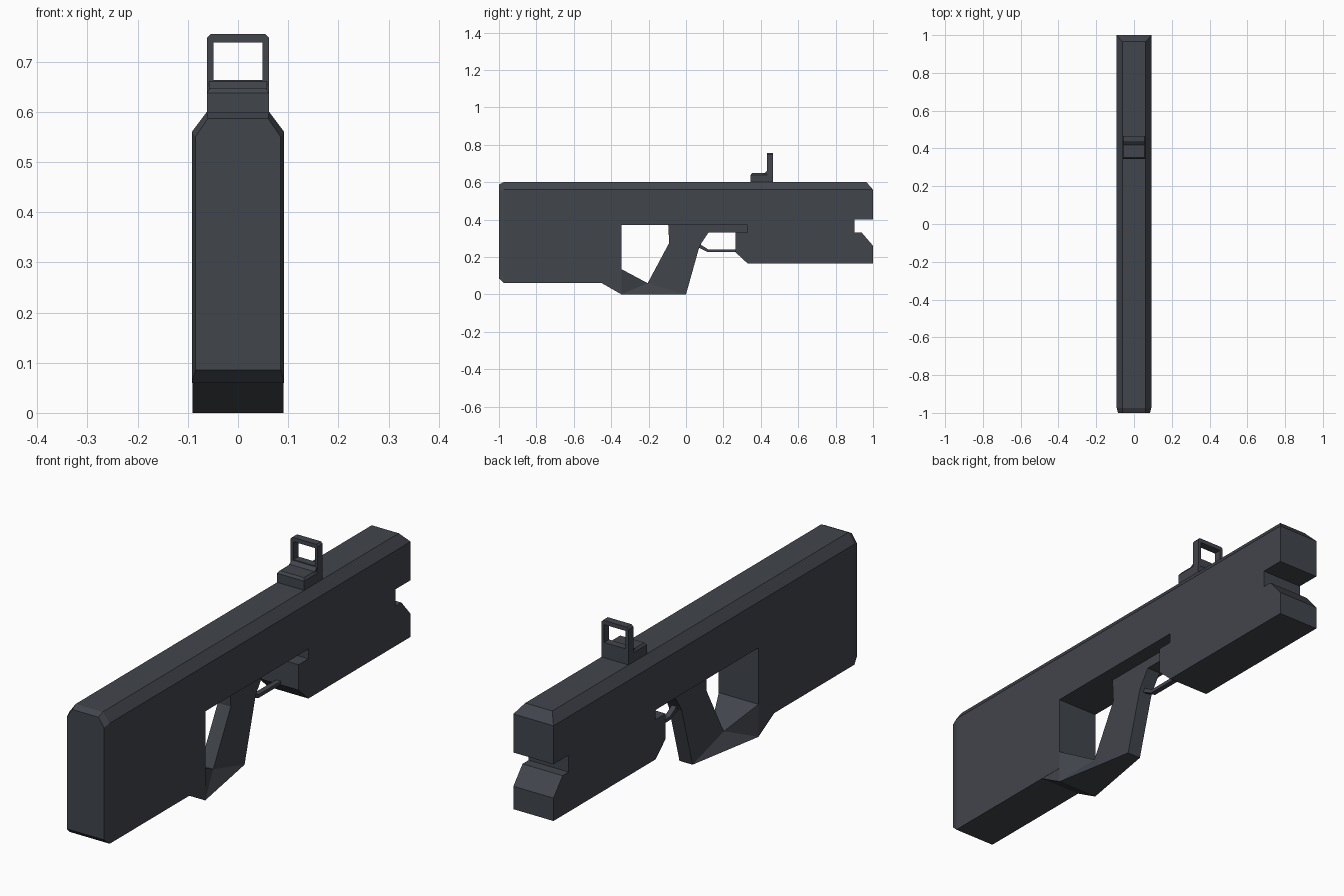
import bpy, bmesh, math

if "Cube" in bpy.data.objects:
    bpy.data.objects.remove(bpy.data.objects["Cube"])

mat = bpy.data.materials.new("dark_grey")
mat.diffuse_color = (0.053, 0.059, 0.071, 1)
mat.use_nodes = True
mat.node_tree.nodes["Principled BSDF"].inputs["Base Color"].default_value = mat.diffuse_color


def finish(name, bm):
    bmesh.ops.dissolve_limit(bm, angle_limit=math.radians(0.5), verts=bm.verts[:], edges=bm.edges[:])
    bmesh.ops.recalc_face_normals(bm, faces=bm.faces[:])
    me = bpy.data.meshes.new(name)
    bm.to_mesh(me)
    bm.free()
    me.materials.append(mat)
    ob = bpy.data.objects.new(name, me)
    bpy.context.collection.objects.link(ob)
    return ob


def hull(name, pts):
    """Convex solid from (half width, y, z) points mirrored across x."""
    bm = bmesh.new()
    for x, y, z in pts:
        for s in (-1, 1):
            bm.verts.new((s * x, y, z))
    bmesh.ops.convex_hull(bm, input=bm.verts[:])
    return finish(name, bm)


def slab(name, w, pts):
    """Side profile of (y, z) points extruded to +-w."""
    bm = bmesh.new()
    f = bm.faces.new([bm.verts.new((-w, y, z)) for y, z in pts])
    r = bmesh.ops.extrude_face_region(bm, geom=[f])
    for v in r["geom"]:
        if isinstance(v, bmesh.types.BMVert):
            v.co.x = w
    return finish(name, bm)


def carve(ob, cutter):
    m = ob.modifiers.new("cut", 'BOOLEAN')
    m.operation, m.solver, m.object = 'DIFFERENCE', 'EXACT', cutter
    bpy.context.view_layer.objects.active = ob
    bpy.ops.object.modifier_apply(modifier=m.name)
    bpy.data.objects.remove(cutter)


# Main body with chamfered top and butt
body = hull("body", [
    (.085, -1, .085), (.085, -1, .55), (.06, -1, .587),
    (.092, -.972, .06), (.092, -.972, .56), (.062, -.975, .60),
    (.062, .965, .60), (.092, 1, .56), (.092, 1, .06)])
# Clearance for grip and trigger, then underside of the handguard
carve(body, slab("under_cutter", .2, [
    (-.345, -.1), (-.345, .37), (.33, .37), (.33, .33), (.265, .33),
    (.265, .225), (.33, .165), (1.1, .165), (1.1, -.1)]))
# Muzzle notch
carve(body, slab("notch_cutter", .2, [
    (.90, .33), (.94, .33), (1.06, .19), (1.06, .40), (.90, .40)]))

# Grip, top rail and the web that widens into the stock
slab("grip", .03, [
    (-.205, .06), (0, 0), (.07, .25), (.08, .27), (.12, .33),
    (.33, .33), (.33, .37), (-.095, .37), (-.09, .275)])
slab("stock_wedge", .091, [(-.45, .06), (-.345, .06), (-.345, 0)])
hull("upper_web", [(.091, -.345, .135), (.091, -.345, 0), (.03, -.205, .06)])
hull("lower_web", [(.091, -.345, 0), (.03, -.205, .06), (.03, 0, 0)])

# Trigger guard
slab("trigger_guard", .011, [
    (.075, .268), (.12, .24), (.267, .24), (.267, .226), (.116, .226), (.066, .252)])

# Sight base and framed post
hull("sight_base", [(.062, y, z) for y in (.345, .465) for z in (.598, .638)] +
     [(.055, y, .648) for y in (.353, .465)])
hull("sight_ramp", [(.058, .415, .645), (.058, .44, .645), (.058, .437, .663)])
frame = hull("sight_frame", [(x, y, z) for y in (.434, .466)
                             for x, z in ((.062, .63), (.062, .747), (.055, .755))])
carve(frame, hull("sight_cutter", [(.049, y, z) for y in (.3, .6) for z in (.664, .738)]))
